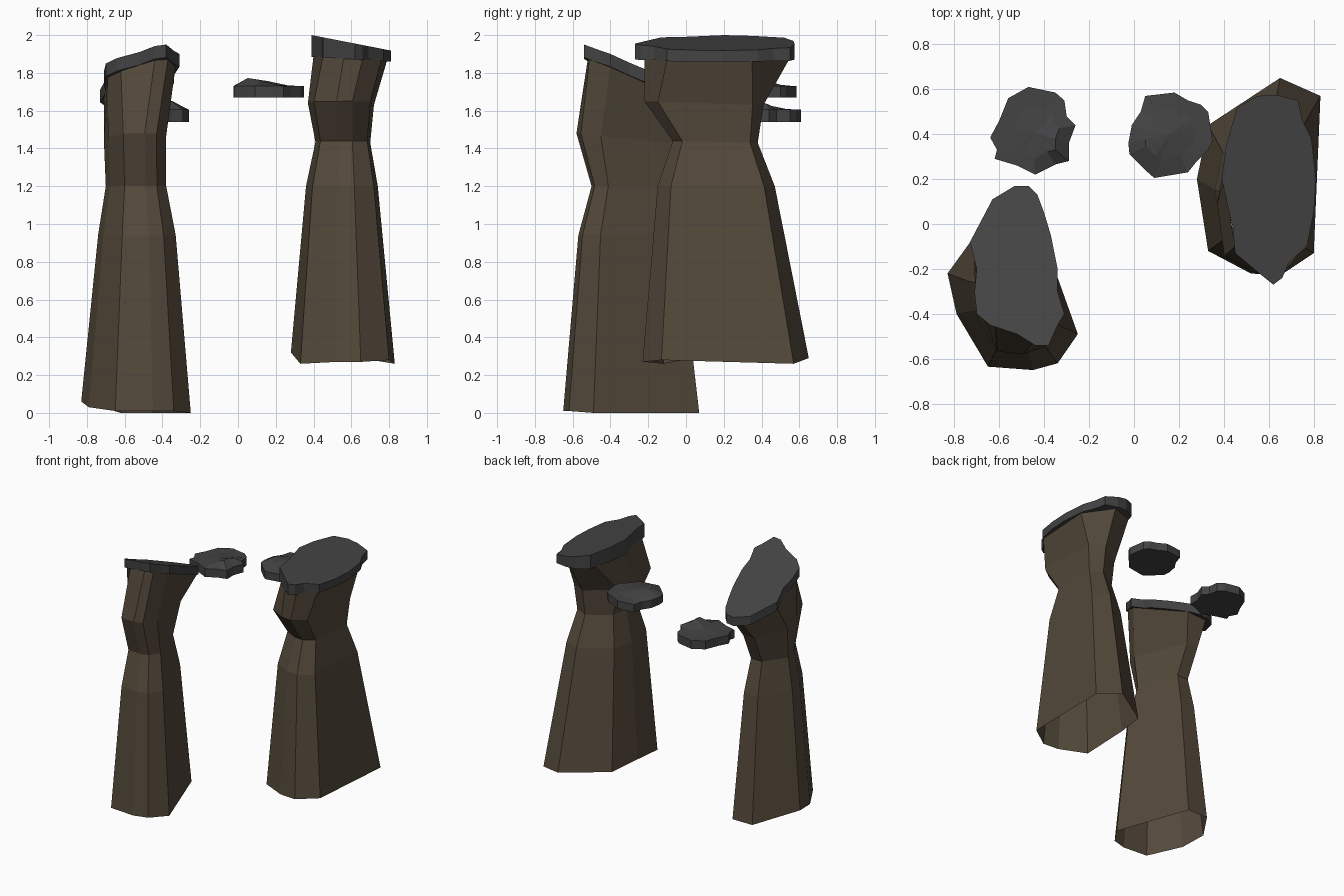
import bpy, bmesh, math

if "Cube" in bpy.data.objects:
    bpy.data.objects.remove(bpy.data.objects["Cube"])


def material(name, rgb):
    m = bpy.data.materials.new(name)
    m.diffuse_color = (*rgb, 1)
    m.use_nodes = True
    m.node_tree.nodes["Principled BSDF"].inputs["Base Color"].default_value = m.diffuse_color
    return m


EARTH = material("brown rock", (0.088, 0.066, 0.043))
SLATE = material("dark slate", (0.056, 0.056, 0.058))


def finish(bm, name, mat):
    me = bpy.data.meshes.new(name)
    bm.to_mesh(me)
    bm.free()
    me.materials.append(mat)
    bpy.context.collection.objects.link(bpy.data.objects.new(name, me))


def bounds(pts):
    xs, ys = [p[0] for p in pts], [p[1] for p in pts]
    return min(xs), max(xs), min(ys), max(ys)


def pillar(name, base, base_z, rings, top, top_z):
    """Open-ended faceted column: base outline refitted to each ring, then a top outline."""
    bx0, bx1, by0, by1 = bounds(base)
    levels = [[(x, y, z) for (x, y), z in zip(base, base_z)]]
    for z_front, z_back, x0, x1, y0, y1 in rings:
        loop = []
        for x, y in base:
            u, v = (x - bx0) / (bx1 - bx0), (y - by0) / (by1 - by0)
            loop.append((x0 + u * (x1 - x0), y0 + v * (y1 - y0),
                         z_front + v * (z_back - z_front)))
        levels.append(loop)
    levels.append([(x, y, top_z(x, y)) for x, y in top])
    bm = bmesh.new()
    loops = [[bm.verts.new(p) for p in lv] for lv in levels]
    n = len(base)
    for a, b in zip(loops, loops[1:]):
        for i in range(n):
            j = (i + 1) % n
            bm.faces.new((a[i], a[j], b[j], b[i]))
    finish(bm, name, EARTH)


def slab(name, outline, top_z, bottom_z, bump=None):
    """Ragged plate with a lightly mounded top; bump = (x, y, height, radius)."""
    cx = sum(p[0] for p in outline) / len(outline)
    cy = sum(p[1] for p in outline) / len(outline)

    def mound(x, y):
        if not bump:
            return 0
        d = math.hypot(x - bump[0], y - bump[1]) / bump[3]
        return bump[2] * math.exp(-d * d)

    bm = bmesh.new()
    low = [bm.verts.new((x, y, bottom_z(x, y))) for x, y in outline]
    rim = [bm.verts.new((x, y, top_z(x, y))) for x, y in outline]
    inner = []
    for x, y in outline:
        px, py = cx + 0.6 * (x - cx), cy + 0.6 * (y - cy)
        inner.append(bm.verts.new((px, py, top_z(px, py) + mound(px, py))))
    mid = bm.verts.new((cx, cy, top_z(cx, cy) + mound(cx, cy)))
    n = len(outline)
    for i in range(n):
        j = (i + 1) % n
        bm.faces.new((low[i], low[j], rim[j], rim[i]))
        bm.faces.new((rim[i], rim[j], inner[j], inner[i]))
        bm.faces.new((inner[i], inner[j], mid))
    bm.faces.new(low[::-1])
    bmesh.ops.recalc_face_normals(bm, faces=bm.faces)
    finish(bm, name, SLATE)


# Left pillar and its steeply tilted cap
def left_top(x, y):
    return 1.95 + 0.13 * (x + 0.38) - 0.42 * (y + 0.54)


pillar("left_pillar",
       [(-.83, -.22), (-.79, -.40), (-.65, -.635), (-.45, -.65),
        (-.34, -.62), (-.25, -.49), (-.45, .07), (-.62, .07)],
       [.06, .03, .01, .01, .01, 0, 0, 0],
       [(.94, .95, -.74, -.33, -.57, -.04),
        (1.20, 1.20, -.70, -.38, -.50, -.10),
        (1.48, 1.42, -.71, -.38, -.58, .00)],
       [(-.71, -.10), (-.69, -.38), (-.62, -.44), (-.44, -.52),
        (-.37, -.51), (-.33, -.40), (-.42, .10), (-.56, .13)],
       lambda x, y: left_top(x, y) - 0.06)
slab("left_cap",
     [(-.53, .17), (-.63, .11), (-.73, -.08), (-.70, -.20), (-.71, -.30),
      (-.70, -.40), (-.64, -.45), (-.52, -.49), (-.44, -.54), (-.38, -.54),
      (-.34, -.45), (-.31, -.40), (-.34, -.30), (-.34, -.20), (-.37, -.05),
      (-.40, .05), (-.43, .13), (-.47, .17)],
     left_top, lambda x, y: left_top(x, y) - 0.068)


# Right pillar and its cap, higher on the left
def right_top(x, y):
    return 1.92 + 0.195 * (0.80 - x)


def right_low(x, y):
    return 1.86 + 0.06 * (0.80 - x)


pillar("right_pillar",
       [(.28, .20), (.33, -.12), (.52, -.22), (.65, -.23),
        (.80, -.13), (.83, .57), (.65, .65), (.33, .44)],
       [.32, .26, .27, .27, .28, .26, .29, .30],
       [(1.20, 1.20, .36, .74, -.15, .47),
        (1.44, 1.43, .41, .70, -.07, .38),
        (1.65, 1.63, .37, .72, -.22, .41)],
       [(.40, .20), (.45, -.10), (.56, -.22), (.66, -.22),
        (.76, -.10), (.79, .35), (.63, .55), (.45, .48)],
       lambda x, y: right_low(x, y) + 0.008)
slab("right_cap",
     [(.55, .57), (.46, .52), (.41, .35), (.39, .20), (.44, -.02),
      (.45, -.13), (.57, -.23), (.62, -.27), (.66, -.24), (.69, -.17),
      (.77, -.10), (.80, .05), (.81, .20), (.79, .38), (.75, .46),
      (.73, .55), (.63, .575)],
     right_top, right_low)

# Two small floating platforms
slab("left_platform",
     [(-.26, .44), (-.29, .36), (-.29, .28), (-.35, .265), (-.44, .22),
      (-.52, .26), (-.62, .29), (-.61, .33), (-.64, .385), (-.60, .46),
      (-.56, .56), (-.47, .61), (-.35, .585), (-.31, .55), (-.30, .48)],
     lambda x, y: 1.605, lambda x, y: 1.54, (-.33, .36, .05, .10))
slab("right_platform",
     [(.33, .50), (.35, .37), (.33, .33), (.28, .28), (.24, .23),
      (.09, .205), (.05, .24), (-.02, .31), (-.025, .36), (-.01, .44),
      (.03, .50), (.05, .57), (.18, .585), (.24, .55), (.30, .53)],
     lambda x, y: 1.73, lambda x, y: 1.67, (.09, .36, .05, .10))
